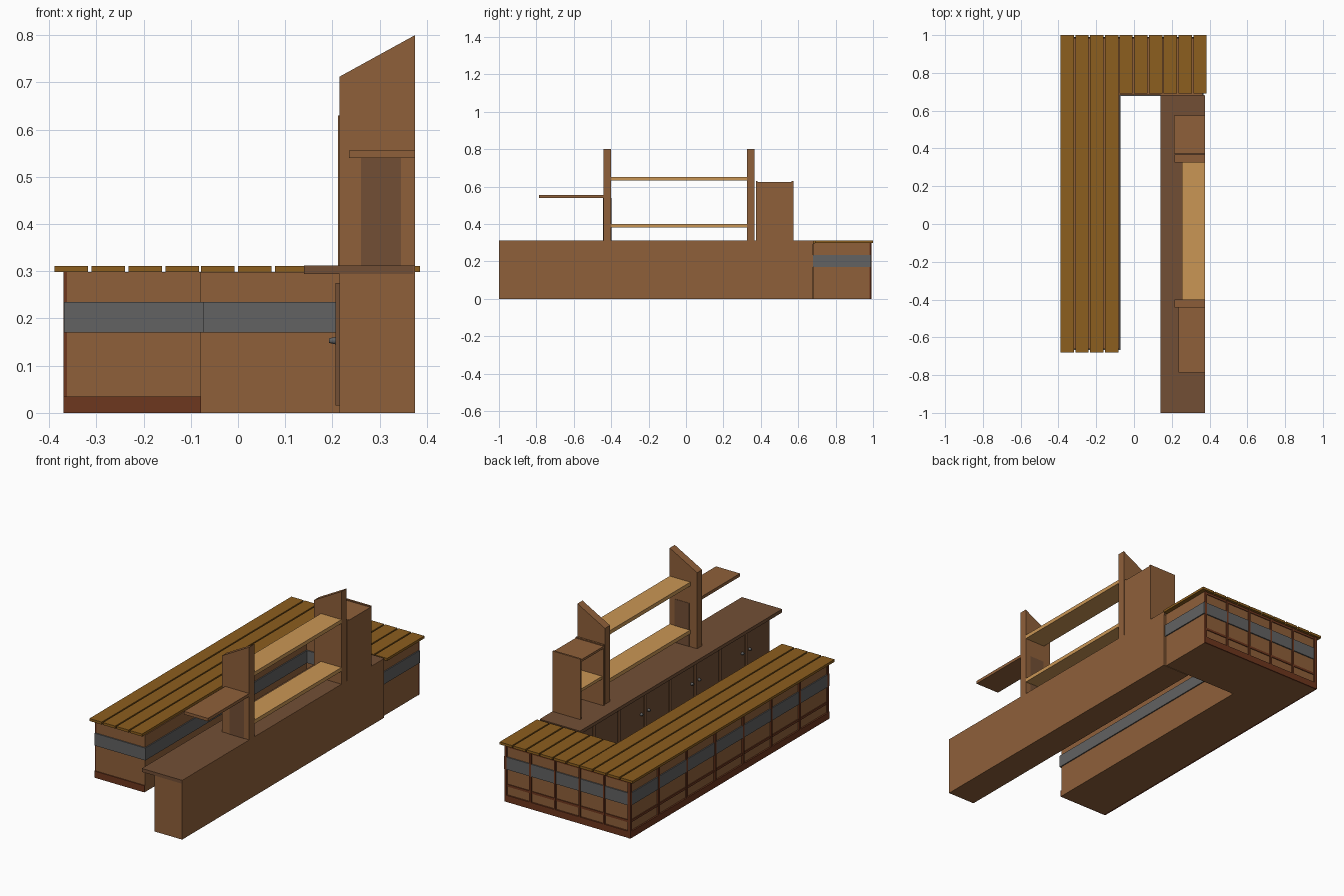
import bpy
import bmesh
import math
from mathutils import Matrix

cube = bpy.data.objects.get("Cube")
if cube:
    bpy.data.objects.remove(cube, do_unlink=True)


def material(name, r, g, b):
    m = bpy.data.materials.new(name)
    m.use_nodes = True
    m.diffuse_color = (r, g, b, 1)
    m.node_tree.nodes["Principled BSDF"].inputs["Base Color"].default_value = (r, g, b, 1)
    return m


WOOD = material("brown wood", 0.275, 0.117, 0.042)
DARK = material("dark wood", 0.171, 0.078, 0.036)
SLAT = material("golden slat wood", 0.262, 0.112, 0.013)
LIGHT = material("light shelf wood", 0.59, 0.305, 0.091)
GRAY = material("gray metal", 0.122, 0.122, 0.122)
RED = material("red brown trim", 0.155, 0.038, 0.013)


def finish(name, bm, mat):
    bmesh.ops.recalc_face_normals(bm, faces=bm.faces)
    mesh = bpy.data.meshes.new(name)
    bm.to_mesh(mesh)
    bm.free()
    mesh.materials.append(mat)
    ob = bpy.data.objects.new(name, mesh)
    bpy.context.collection.objects.link(ob)
    return ob


def box(name, mat, x, y, z):
    """Box from (low, high) ranges."""
    bm = bmesh.new()
    size = [r[1] - r[0] for r in (x, y, z)]
    mid = [(r[1] + r[0]) / 2 for r in (x, y, z)]
    bmesh.ops.create_cube(bm, size=1, matrix=Matrix.Translation(mid) @ Matrix.Diagonal((*size, 1)))
    return finish(name, bm, mat)


def prism(name, mat, points, direction):
    """Extrude a flat outline along a direction."""
    bm = bmesh.new()
    face = bm.faces.new([bm.verts.new(p) for p in points])
    new = bmesh.ops.extrude_face_region(bm, geom=[face])["geom"]
    bmesh.ops.translate(bm, vec=direction, verts=[v for v in new if isinstance(v, bmesh.types.BMVert)])
    return finish(name, bm, mat)


def l_shape(name, mat, grow, z):
    """L-shaped bar footprint, enlarged on all sides by grow."""
    a, b, c = -0.362 - grow, -0.078 + grow, 0.362 + grow
    front, inner, back = -0.662 - grow, 0.683 - grow, 0.982 + grow
    pts = [(a, front), (b, front), (b, inner), (c, inner), (c, back), (a, back)]
    return prism(name, mat, [(px, py, z[0]) for px, py in pts], (0, 0, z[1] - z[0]))


# Bar body and metal band
l_shape("bar_body", WOOD, 0, (0, 0.298))
l_shape("bar_band", GRAY, 0.006, (0.17, 0.235))

# Plinth and rails on the outer faces
for name, low, high, d in (("plinth", 0, 0.035, 0.008), ("lower_rail", 0.08, 0.092, 0.004),
                           ("top_rail", 0.286, 0.298, 0.004)):
    box("bar_side_" + name, RED, (-0.362 - d, -0.36), (-0.662, 0.982 + d), (low, high))
    box("bar_back_" + name, RED, (-0.362, 0.362), (0.98, 0.982 + d), (low, high))
box("bar_front_plinth", RED, (-0.37, -0.078), (-0.667, -0.66), (0, 0.035))

# Vertical trims between the outer panels
for i in range(8):
    y = -0.656 + i * 0.2345
    box("side_trim", RED, (-0.37, -0.36), (y - 0.006, y + 0.006), (0, 0.298))
for i in range(6):
    x = -0.358 + i * 0.1432
    box("back_trim", RED, (x - 0.005, x + 0.005), (0.98, 0.99), (0, 0.298))

# Slatted bar top
pitch = 0.0784
for i in range(4):
    x = -0.389 + i * pitch
    box("long_slat", SLAT, (x, x + 0.071), (-0.68, 1), (0.298, 0.311))
for i in range(6):
    x = -0.078 + i * pitch
    box("short_slat", SLAT, (x, min(x + 0.071, 0.388)), (0.69, 1), (0.298, 0.311))

# Back cabinet with counter
box("cabinet_body", WOOD, (0.215, 0.372), (-1, 0.68), (0, 0.294))
box("cabinet_back_panel", WOOD, (0.372, 0.375), (-1, 0.68), (0, 0.312))
box("cabinet_counter", DARK, (0.14, 0.372), (-1, 0.682), (0.294, 0.312))

# Paired cabinet doors and round knobs
for i in range(8):
    y = -0.895 + i * 0.21
    box("cabinet_door", DARK, (0.206, 0.216), (y - 0.095, y + 0.095), (0.016, 0.275))
    ky = y + (0.075 if i % 2 == 0 else -0.075)
    bm = bmesh.new()
    turn = Matrix.Translation((0.2, ky, 0.153)) @ Matrix.Rotation(math.pi / 2, 4, "Y")
    bmesh.ops.create_cone(bm, cap_ends=True, segments=12, radius1=0.005, radius2=0.008,
                          depth=0.014, matrix=turn)
    finish("door_knob", bm, GRAY)

# Sloped uprights
for name, y in (("front_upright", -0.442), ("rear_upright", 0.325)):
    outline = [(0.215, y, 0.312), (0.375, y, 0.312), (0.375, y, 0.8), (0.215, y, 0.712)]
    prism(name, WOOD, outline, (0, 0.042, 0))
box("upright_inlay", DARK, (0.26, 0.345), (-0.444, -0.398), (0.312, 0.54))

# Shelves
for z in (0.38, 0.632):
    box("shelf", LIGHT, (0.255, 0.375), (-0.4, 0.325), (z, z + 0.02))
box("side_shelf", WOOD, (0.235, 0.375), (-0.785, -0.442), (0.54, 0.556))

# Open cupboard behind the rear upright
for y in (0.373, 0.565):
    box("cupboard_side", WOOD, (0.212, 0.375), (y, y + 0.01), (0.312, 0.63))
box("cupboard_back", WOOD, (0.365, 0.375), (0.383, 0.565), (0.312, 0.625))
box("cupboard_top", WOOD, (0.212, 0.365), (0.383, 0.565), (0.613, 0.625))
box("cupboard_shelf", LIGHT, (0.22, 0.365), (0.383, 0.565), (0.45, 0.465))
